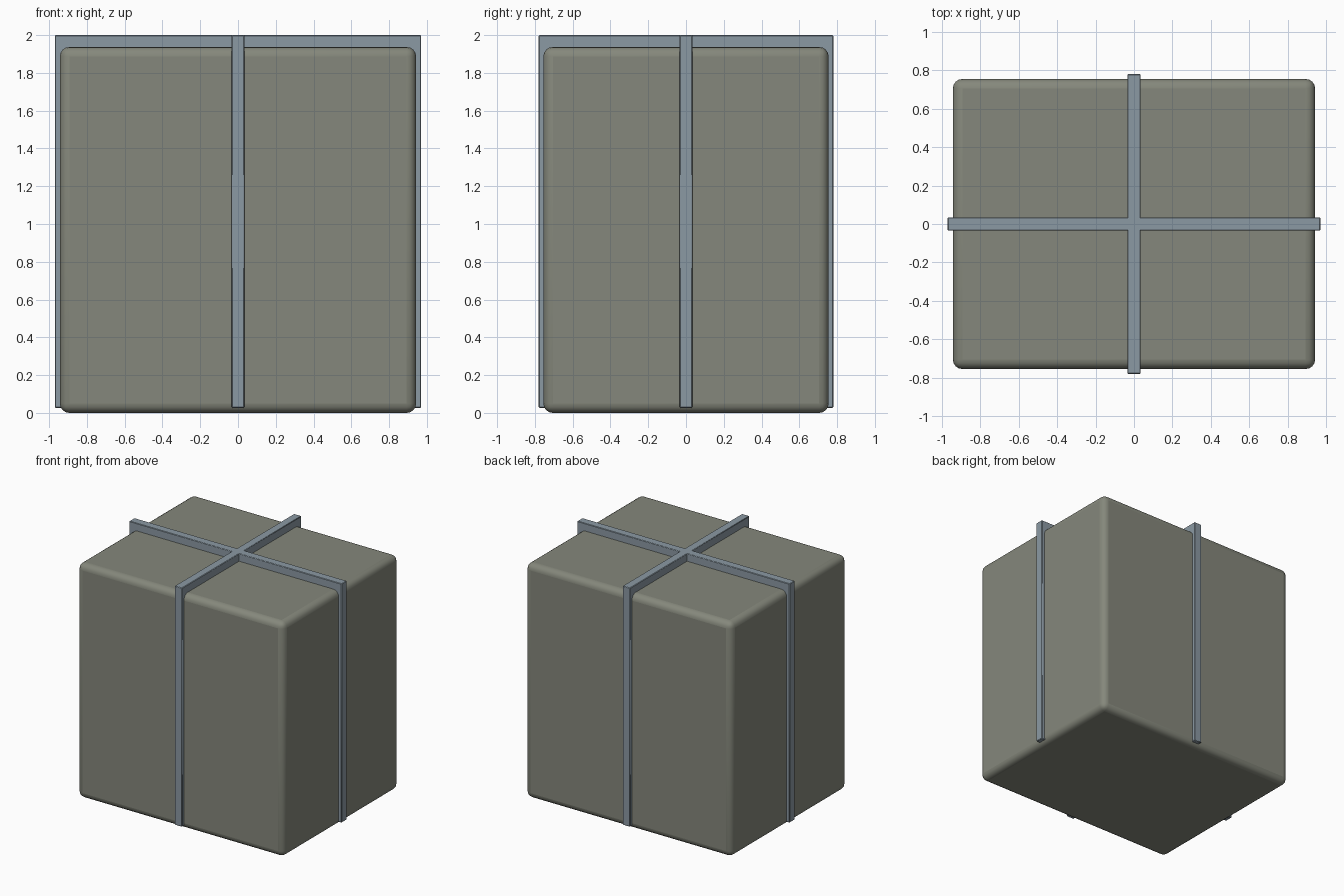
import bpy, bmesh

if "Cube" in bpy.data.objects:
    bpy.data.objects.remove(bpy.data.objects["Cube"])

BOX_X, BOX_Y, BOX_TOP = 0.943, 0.755, 1.937
STRAP_HALF = 0.034
STRAP_BOTTOM, STRAP_TOP = 0.027, 2.0
STRAP_DEPTH = 0.09


def finish(obj, width, segments):
    bev = obj.modifiers.new("rounded_edges", 'BEVEL')
    bev.width = width
    bev.segments = segments
    bev.limit_method = 'ANGLE'
    bpy.ops.object.select_all(action='DESELECT')
    obj.select_set(True)
    bpy.context.view_layer.objects.active = obj
    bpy.ops.object.shade_smooth_by_angle()


def strap(name, half_len, along_x):
    """Inverted U profile, extruded to the strap width."""
    inner = half_len - STRAP_DEPTH
    low = STRAP_TOP - STRAP_DEPTH - 0.02
    profile = [(-half_len, STRAP_BOTTOM), (-inner, STRAP_BOTTOM), (-inner, low), (inner, low),
               (inner, STRAP_BOTTOM), (half_len, STRAP_BOTTOM),
               (half_len, STRAP_TOP), (-half_len, STRAP_TOP)]
    bm = bmesh.new()
    verts = [bm.verts.new((u, -STRAP_HALF, z) if along_x else (-STRAP_HALF, u, z))
             for u, z in profile]
    face = bm.faces.new(verts)
    ext = bmesh.ops.extrude_face_region(bm, geom=[face])
    new = [g for g in ext["geom"] if isinstance(g, bmesh.types.BMVert)]
    shift = (0, 2 * STRAP_HALF, 0) if along_x else (2 * STRAP_HALF, 0, 0)
    bmesh.ops.translate(bm, verts=new, vec=shift)
    bmesh.ops.recalc_face_normals(bm, faces=bm.faces)
    mesh = bpy.data.meshes.new(name)
    bm.to_mesh(mesh)
    bm.free()
    obj = bpy.data.objects.new(name, mesh)
    bpy.context.collection.objects.link(obj)
    mat = bpy.data.materials.get("strap_blue_grey") or bpy.data.materials.new("strap_blue_grey")
    mat.diffuse_color = (0.26, 0.32, 0.37, 1)
    mat.use_nodes = True
    mat.node_tree.nodes["Principled BSDF"].inputs["Base Color"].default_value = mat.diffuse_color
    mesh.materials.append(mat)
    finish(obj, 0.004, 1)
    return obj


# Rounded crate body
bpy.ops.mesh.primitive_cube_add(size=2, location=(0, 0, BOX_TOP / 2))
body = bpy.context.object
body.name = "package_body"
body.scale = (BOX_X, BOX_Y, BOX_TOP / 2)
bpy.ops.object.transform_apply(location=False, rotation=False, scale=True)
body_mat = bpy.data.materials.new("body_olive_grey")
body_mat.diffuse_color = (0.235, 0.245, 0.2, 1)
body_mat.use_nodes = True
body_mat.node_tree.nodes["Principled BSDF"].inputs["Base Color"].default_value = body_mat.diffuse_color
body.data.materials.append(body_mat)
finish(body, 0.05, 4)

# Crossing straps over the top and down all four sides
strap("strap_left_to_right", 0.97, True)
strap("strap_front_to_back", 0.78, False)
